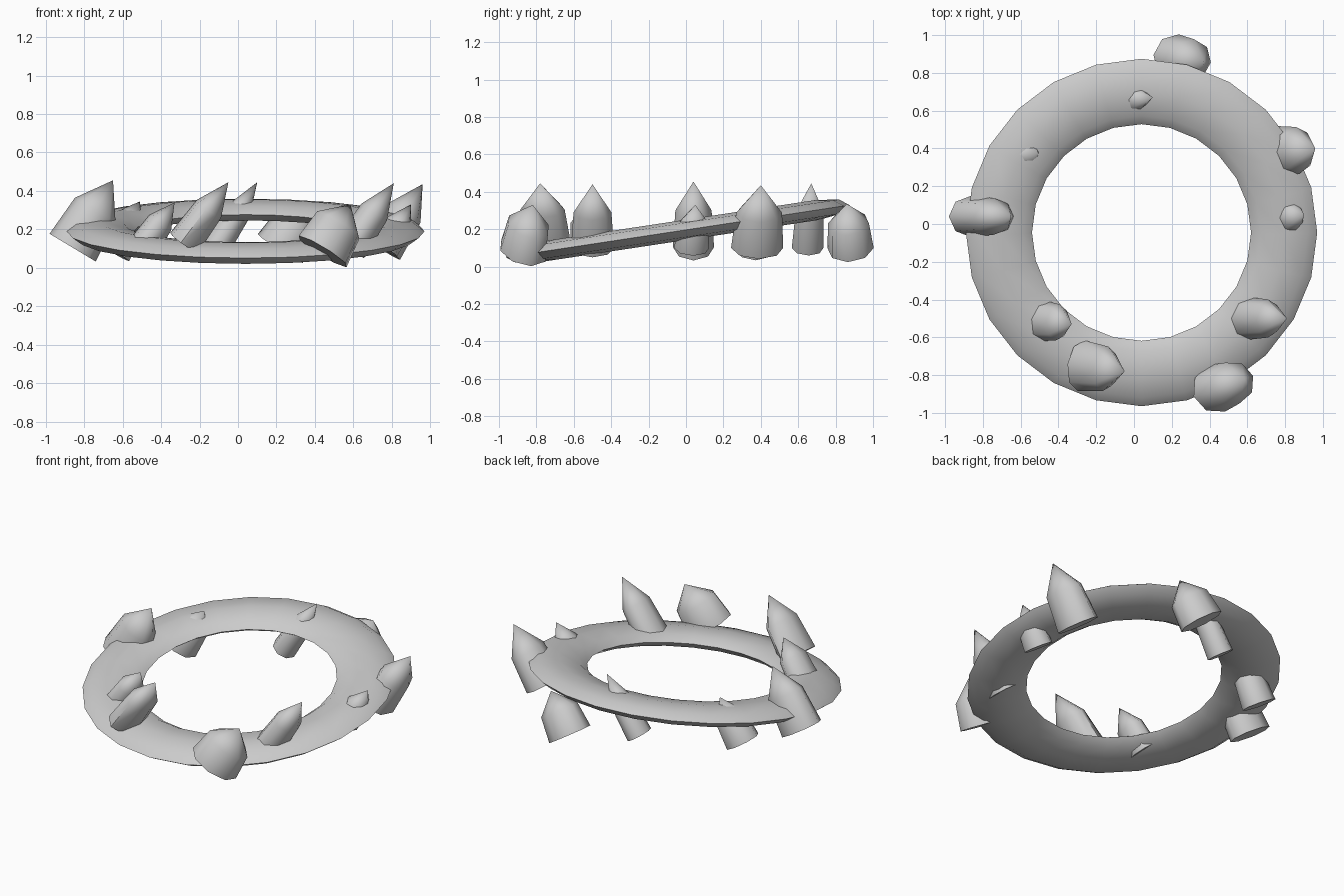
import bpy, bmesh, math
from mathutils import Vector, Matrix

cube = bpy.data.objects.get("Cube")
if cube:
    bpy.data.objects.remove(cube, do_unlink=True)

stone = bpy.data.materials.new("grey_stone")
stone.use_nodes = True
stone.diffuse_color = (0.6, 0.6, 0.6, 1)
stone.node_tree.nodes["Principled BSDF"].inputs["Base Color"].default_value = (0.6, 0.6, 0.6, 1)


def finish(bm, name, angle):
    bmesh.ops.recalc_face_normals(bm, faces=bm.faces)
    mesh = bpy.data.meshes.new(name)
    bm.to_mesh(mesh)
    bm.free()
    mesh.materials.append(stone)
    obj = bpy.data.objects.new(name, mesh)
    bpy.context.collection.objects.link(obj)
    bpy.ops.object.select_all(action='DESELECT')
    obj.select_set(True)
    bpy.context.view_layer.objects.active = obj
    bpy.ops.object.shade_smooth_by_angle(angle=math.radians(angle))
    return obj


def make_ring(name, major, half_width, half_height, segments, sides):
    """Torus with a flattened oval section."""
    bm = bmesh.new()
    loops = []
    for i in range(segments):
        a = math.tau * i / segments
        loop = []
        for j in range(sides):
            b = math.tau * j / sides
            r = major + half_width * math.cos(b)
            loop.append(bm.verts.new((r * math.cos(a), r * math.sin(a), half_height * math.sin(b))))
        loops.append(loop)
    for i in range(segments):
        p, q = loops[i], loops[(i + 1) % segments]
        for j in range(sides):
            k = (j + 1) % sides
            bm.faces.new((p[j], q[j], q[k], p[k]))
    return finish(bm, name, 60)


def make_crystal(name, base, tip, deep, wide, sides=8):
    """Tapered shard from base to tip; deep is its radius along the lean."""
    base, tip = Vector(base), Vector(tip)
    axis = (tip - base).normalized()
    across = Vector((0, 0, 1)).cross(axis).normalized()
    along = across.cross(axis)
    length = (tip - base).length
    bm = bmesh.new()

    def section(height, scale):
        points = []
        for i in range(sides):
            a = math.tau * i / sides
            offset = along * deep * math.cos(a) + across * wide * math.sin(a)
            points.append(bm.verts.new(base + axis * length * height + offset * scale))
        return points

    low, shoulder = section(0, 1), section(0.56, 0.88)
    point = bm.verts.new(tip)
    bm.faces.new(low)
    for i in range(sides):
        k = (i + 1) % sides
        bm.faces.new((low[i], low[k], shoulder[k], shoulder[i]))
        bm.faces.new((shoulder[i], shoulder[k], point))
    return finish(bm, name, 60)


# Tilted ring
ring = make_ring("ring", 0.755, 0.175, 0.054, 24, 8)
ring.matrix_world = Matrix.Translation((0.04, -0.045, 0.19)) @ Matrix.Rotation(math.radians(8.6), 4, 'X')

# Leaning crystals around the ring: base, tip, radius along lean, radius across
crystals = {
    "right_crystal": ((-0.86, 0.04, 0.105), (-0.65, 0.04, 0.455), 0.14, 0.11),
    "back_right_crystal": ((-0.66, 0.36, 0.09), (-0.51, 0.38, 0.345), 0.11, 0.1),
    "back_inner_crystal": ((-0.12, 0.65, 0.1), (0.1, 0.67, 0.445), 0.075, 0.085),
    "back_crystal": ((0.22, 0.88, 0.1), (0.37, 0.86, 0.335), 0.14, 0.125),
    "back_left_crystal": ((0.75, 0.38, 0.1), (0.96, 0.4, 0.435), 0.11, 0.14),
    "left_crystal": ((0.76, 0.03, 0.1), (0.9, 0.05, 0.33), 0.08, 0.095),
    "front_left_crystal": ((0.58, -0.5, 0.1), (0.81, -0.5, 0.44), 0.09, 0.115),
    "front_outer_crystal": ((0.44, -0.87, 0.085), (0.585, -0.82, 0.33), 0.155, 0.13),
    "front_crystal": ((-0.28, -0.75, 0.13), (-0.05, -0.78, 0.445), 0.09, 0.135),
    "front_right_crystal": ((-0.5, -0.51, 0.1), (-0.33, -0.53, 0.34), 0.08, 0.11),
}
for name, (base, tip, deep, wide) in crystals.items():
    make_crystal(name, base, tip, deep, wide)
